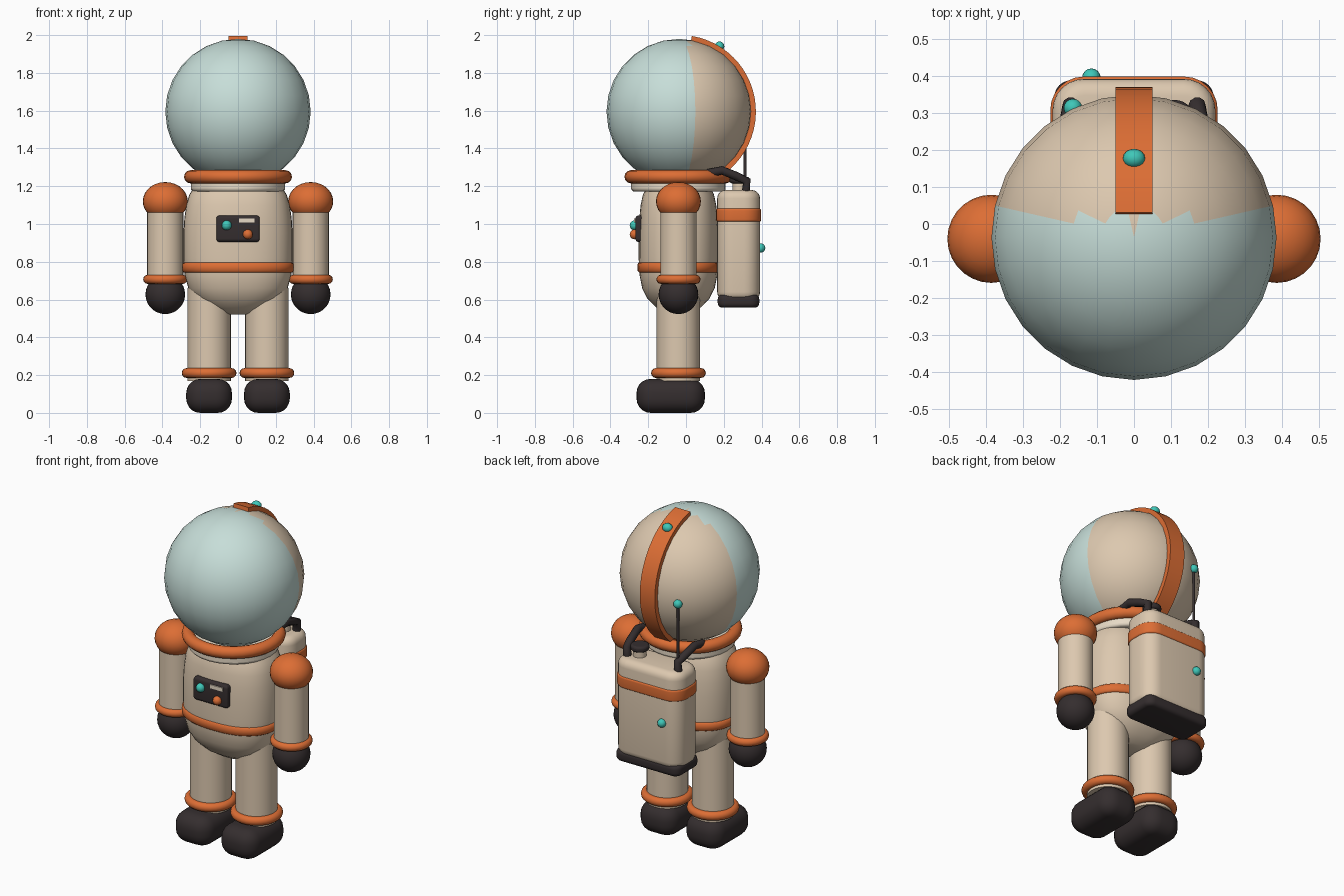
import bpy, bmesh, math
from mathutils import Vector

if "Cube" in bpy.data.objects:
    bpy.data.objects.remove(bpy.data.objects["Cube"])

CY = -0.04  # body axis in y


def mat(name, r, g, b):
    m = bpy.data.materials.new(name)
    m.diffuse_color = (r, g, b, 1)
    m.use_nodes = True
    m.node_tree.nodes["Principled BSDF"].inputs["Base Color"].default_value = m.diffuse_color
    return m


TAN = mat("suit tan", 0.72, 0.58, 0.43)
ORANGE = mat("trim orange", 0.72, 0.155, 0.035)
GLASS = mat("visor pale blue", 0.57, 0.73, 0.69)
DARK = mat("rubber dark", 0.035, 0.027, 0.028)
TEAL = mat("light teal", 0.05, 0.57, 0.48)
CREAM = mat("cream", 0.83, 0.73, 0.59)


def finish(name, m, angle=40):
    o = bpy.context.object
    o.name = name
    o.data.materials.append(m)
    bpy.ops.object.shade_smooth_by_angle(angle=math.radians(angle))
    return o


def from_bm(name, bm, m, angle=40):
    bmesh.ops.recalc_face_normals(bm, faces=bm.faces)
    me = bpy.data.meshes.new(name)
    bm.to_mesh(me)
    bm.free()
    o = bpy.data.objects.new(name, me)
    bpy.context.collection.objects.link(o)
    bpy.ops.object.select_all(action='DESELECT')
    bpy.context.view_layer.objects.active = o
    o.select_set(True)
    return finish(name, m, angle)


def ball(name, loc, size, m, seg=28, rings=14):
    bpy.ops.mesh.primitive_uv_sphere_add(segments=seg, ring_count=rings, radius=1, location=loc)
    bpy.context.object.scale = size
    bpy.ops.object.transform_apply(location=False, rotation=False, scale=True)
    return finish(name, m, 60)


def ring(name, loc, major, minor, m):
    bpy.ops.mesh.primitive_torus_add(location=loc, major_radius=major, minor_radius=minor,
                                     major_segments=32, minor_segments=12)
    return finish(name, m, 80)


def tube(name, x, y, z0, z1, r, m, bevel=0.0):
    bpy.ops.mesh.primitive_cylinder_add(vertices=28, radius=r, depth=z1 - z0, location=(x, y, (z0 + z1) / 2))
    o = finish(name, m)
    if bevel:
        b = o.modifiers.new("round", 'BEVEL')
        b.width, b.segments = bevel, 3
    return o


def box(name, lo, hi, m, upright=0.0, rim=0.0):
    """Box with rounded upright corners, then rounded top and bottom rims."""
    bm = bmesh.new()
    bmesh.ops.create_cube(bm, size=1)
    for v in bm.verts:
        v.co = Vector([(lo[i] + hi[i]) / 2 + v.co[i] * (hi[i] - lo[i]) for i in range(3)])
    if upright:
        es = [e for e in bm.edges if abs(e.verts[0].co.z - e.verts[1].co.z) > 1e-4]
        bmesh.ops.bevel(bm, geom=es, offset=upright, segments=6, profile=0.5, affect='EDGES')
    if rim:
        bm.normal_update()
        es = [e for e in bm.edges if e.calc_face_angle(0) > 1.2]
        bmesh.ops.bevel(bm, geom=es, offset=rim, segments=5, profile=0.5, affect='EDGES')
    return from_bm(name, bm, m)


def loft(name, profile, m, depth=0.73, power=2.4, seg=40):
    """Stack of superellipse rings from (half width, z) pairs."""
    bm = bmesh.new()
    loops = []
    for r, z in profile:
        row = []
        for i in range(seg):
            a = 2 * math.pi * i / seg
            c, s = math.cos(a), math.sin(a)
            row.append(bm.verts.new((r * math.copysign(abs(c) ** (2 / power), c),
                                     CY + depth * r * math.copysign(abs(s) ** (2 / power), s), z)))
        loops.append(row)
    for a, b in zip(loops, loops[1:]):
        for i in range(seg):
            j = (i + 1) % seg
            bm.faces.new((a[i], a[j], b[j], b[i]))
    bm.faces.new(loops[0])
    bm.faces.new(loops[-1])
    return from_bm(name, bm, m, 50)


def pipe(name, pts, r, m):
    cu = bpy.data.curves.new(name, 'CURVE')
    cu.dimensions, cu.bevel_depth, cu.bevel_resolution, cu.use_fill_caps = '3D', r, 3, True
    sp = cu.splines.new('POLY')
    sp.points.add(len(pts) - 1)
    for p, c in zip(sp.points, pts):
        p.co = (*c, 1)
    cu.materials.append(m)
    bpy.context.collection.objects.link(bpy.data.objects.new(name, cu))


# helmet: glass in front, shell on the rear faces
HY, HZ = -0.036, 1.595
head = ball("helmet", (0, HY, HZ), (0.385,) * 3, GLASS)
head.data.materials.append(TAN)
for p in head.data.polygons:
    if p.center.y + HY > 0.02:
        p.material_index = 1

# crest strap curving over the back of the helmet
bm = bmesh.new()
rows = []
for i in range(25):
    a = math.radians(80.5 - 141 * i / 24)
    rows.append([bm.verts.new((x, HY + r * math.cos(a), HZ + r * math.sin(a)))
                 for x, r in ((-0.05, 0.378), (0.05, 0.378), (0.05, 0.406), (-0.05, 0.406))])
for a, b in zip(rows, rows[1:]):
    for i in range(4):
        j = (i + 1) % 4
        bm.faces.new((a[i], a[j], b[j], b[i]))
bm.faces.new(rows[0])
bm.faces.new(rows[-1])
from_bm("helmet_strap", bm, ORANGE)
ball("helmet_light", (0, 0.177, 1.94), (0.03, 0.026, 0.026), TEAL, 16, 10)

# neck
ring("collar", (0, CY, 1.25), 0.251, 0.035, ORANGE)
tube("neck_ring", 0, CY, 1.172, 1.235, 0.25, CREAM, 0.015)

# torso and belt
loft("torso", [(0.05, 0.52), (0.1, 0.528), (0.165, 0.56), (0.225, 0.605), (0.263, 0.66), (0.282, 0.73),
               (0.289, 0.82), (0.289, 0.95), (0.284, 1.03), (0.274, 1.1), (0.258, 1.155), (0.235, 1.19)], TAN)
loft("belt", [(0.285, 0.743), (0.295, 0.75), (0.297, 0.77), (0.295, 0.79), (0.285, 0.797)], ORANGE)

# chest panel
box("chest_panel", (-0.115, -0.268, 0.905), (0.115, -0.2, 1.045), DARK, 0.012, 0.018)
box("panel_label", (0.005, -0.274, 1.008), (0.087, -0.262, 1.03), CREAM)
ball("panel_light", (-0.06, -0.272, 0.993), (0.026, 0.026, 0.026), TEAL, 16, 10)
ball("panel_knob", (0.052, -0.272, 0.945), (0.026, 0.026, 0.026), ORANGE, 16, 10)

# limbs on both sides
for s, side in ((-1, "right"), (1, "left")):
    x = 0.385 * s
    ball(side + "_shoulder", (x, CY, 1.12), (0.119, 0.119, 0.102), ORANGE)
    tube(side + "_arm", x, CY, 0.69, 1.12, 0.096, TAN)
    ring(side + "_cuff", (x, CY, 0.707), 0.093, 0.024, ORANGE)
    ball(side + "_glove", (x, CY, 0.627), (0.105, 0.105, 0.104), DARK)
    x = 0.153 * s
    tube(side + "_leg", x, CY, 0.17, 0.66, 0.115, TAN)
    ring(side + "_ankle_ring", (x, CY, 0.211), 0.119, 0.026, ORANGE)
    box(side + "_boot", (x - 0.121, -0.262, 0), (x + 0.121, 0.1, 0.18), DARK, 0.085, 0.075)
    # breathing hose from pack to collar
    h = 0.17 * s
    pipe(side + "_hose", [(h, 0.315, 1.16), (h, 0.322, 1.228), (h * 1.06, 0.27, 1.252),
                          (h * 1.12, 0.19, 1.284), (h * 1.12, 0.115, 1.268)], 0.023, DARK)

# backpack
box("backpack", (-0.22, 0.165, 0.595), (0.22, 0.392, 1.18), TAN, 0.085, 0.045)
box("backpack_band", (-0.226, 0.159, 1.012), (0.226, 0.398, 1.083), ORANGE, 0.09, 0.012)
box("backpack_base", (-0.215, 0.168, 0.557), (0.215, 0.388, 0.627), DARK, 0.045, 0.025)
ball("backpack_light", (-0.115, 0.395, 0.873), (0.025, 0.025, 0.025), TEAL, 16, 10)
tube("tank_neck", 0.11, 0.283, 1.16, 1.222, 0.037, TAN)
tube("tank_cap", 0.11, 0.283, 1.215, 1.25, 0.052, DARK, 0.012)

# antenna
tube("antenna", -0.165, 0.313, 1.16, 1.57, 0.008, DARK)
ball("antenna_tip", (-0.165, 0.313, 1.575), (0.025, 0.025, 0.025), TEAL, 16, 10)
